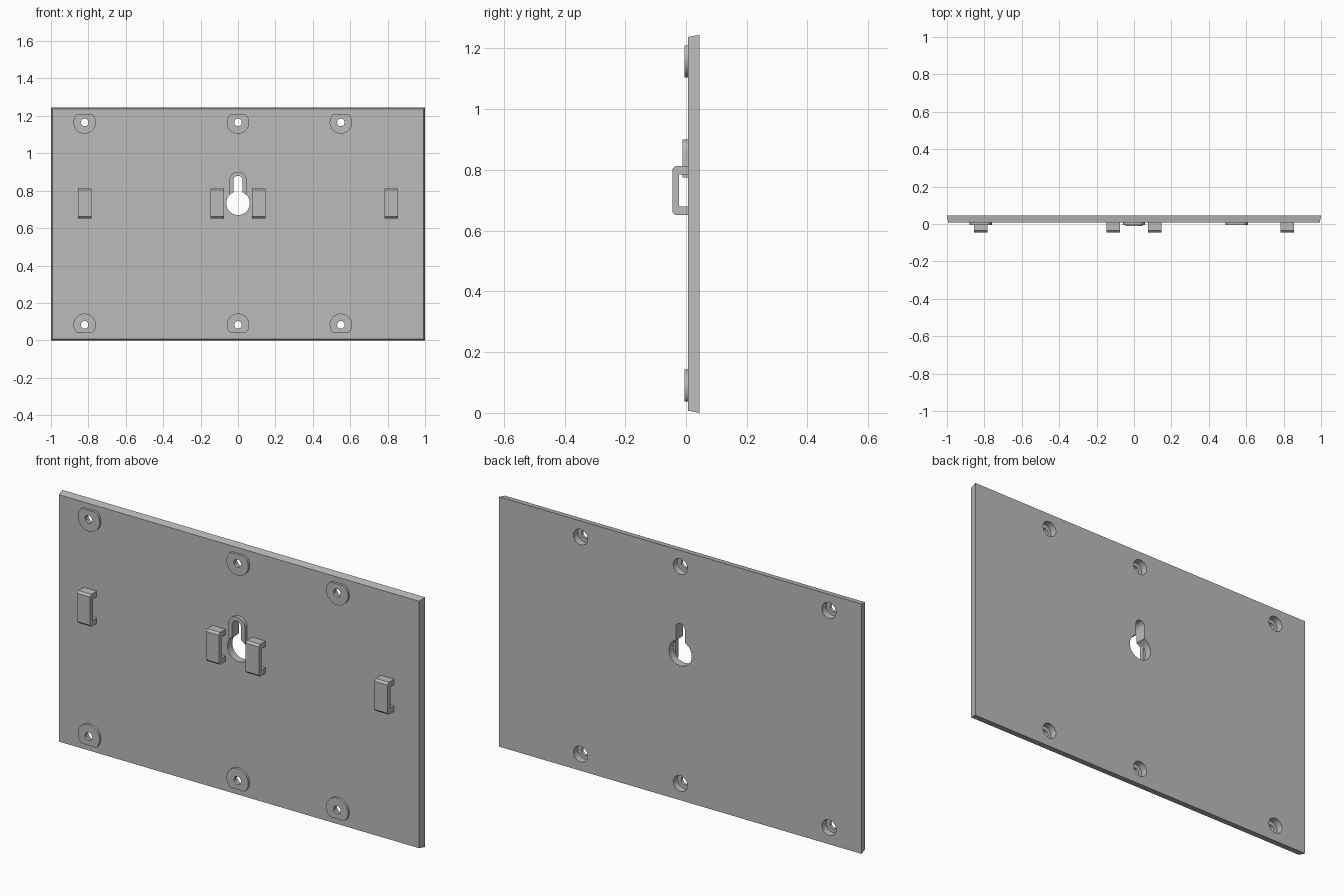
import bpy, bmesh
from math import sin, cos, pi
from mathutils import Vector

if "Cube" in bpy.data.objects:
    bpy.data.objects.remove(bpy.data.objects["Cube"])

# Single grey plastic
grey = bpy.data.materials.new("grey_plastic")
grey.use_nodes = True
color = (0.5, 0.5, 0.5, 1)
grey.diffuse_color = color
grey.node_tree.nodes["Principled BSDF"].inputs["Base Color"].default_value = color

FRONT, BACK, HEIGHT = 0.007, 0.045, 1.245


def prism(name, points, offset, inset=0):
    """Solid from a loop of 3D points, extruded along offset."""
    bm = bmesh.new()
    face = bm.faces.new([bm.verts.new(p) for p in points])
    new = bmesh.ops.extrude_face_region(bm, geom=[face])["geom"]
    bmesh.ops.translate(bm, vec=Vector(offset),
                        verts=[v for v in new if isinstance(v, bmesh.types.BMVert)])
    bmesh.ops.recalc_face_normals(bm, faces=bm.faces)
    mesh = bpy.data.meshes.new(name)
    bm.to_mesh(mesh)
    bm.free()
    mesh.materials.append(grey)
    obj = bpy.data.objects.new(name, mesh)
    bpy.context.collection.objects.link(obj)
    return obj


def disc(name, x, z, r, y0, y1, low=-9, high=9):
    """Cylinder facing the front, optionally cut flat at a height."""
    pts = [(x + r * cos(2 * pi * i / 40), y0,
            min(high, max(low, z + r * sin(2 * pi * i / 40)))) for i in range(40)]
    return prism(name, pts, (0, y1 - y0, 0))


def arch(name, z0, z1, r, y0, y1):
    """Upright bar with a flat foot and a round top."""
    pts = [(-r, y0, z0), (r, y0, z0)]
    pts += [(r * cos(pi * i / 20), y0, z1 + r * sin(pi * i / 20)) for i in range(21)]
    return prism(name, pts, (0, y1 - y0, 0))


def combine(target, tool, operation):
    mod = target.modifiers.new("join", "BOOLEAN")
    mod.operation, mod.solver, mod.object = operation, "EXACT", tool
    bpy.context.view_layer.objects.active = target
    bpy.ops.object.modifier_apply(modifier=mod.name)
    bpy.data.objects.remove(tool)


# Backing plate, with edges tapering towards the front
plate = prism("wall_plate", [(-1, BACK, 0), (1, BACK, 0), (1, BACK, HEIGHT), (-1, BACK, HEIGHT)],
              (0, FRONT - BACK, 0))
for v in plate.data.vertices:
    if v.co.y < 0.02:
        v.co.x *= 0.993
        v.co.z += 0.007 if v.co.z < 0.5 else -0.007

# Raised screw bosses and keyhole rim
spots = [(x, z) for x in (-0.82, 0, 0.55) for z in (0.083, 1.165)]
for x, z in spots:
    combine(plate, disc("screw_boss", x, z, 0.06, -0.005, 0.02, 0.038, 1.21), "UNION")
combine(plate, arch("keyhole_rim", 0.735, 0.855, 0.046, -0.011, 0.02), "UNION")

# Screw holes, counterbored from the back
for x, z in spots:
    combine(plate, disc("screw_hole", x, z, 0.02, -0.1, 0.1), "DIFFERENCE")
    combine(plate, disc("counterbore", x, z, 0.039, 0.01, 0.1), "DIFFERENCE")

# Keyhole opening
combine(plate, disc("keyhole_round", 0, 0.733, 0.063, -0.1, 0.1), "DIFFERENCE")
combine(plate, arch("keyhole_slot", 0.733, 0.855, 0.025, -0.1, 0.1), "DIFFERENCE")

# Cable clips: bridges open at both sides
top, bottom, nose, bevel = 0.813, 0.652, -0.045, 0.01
outline = [(FRONT, bottom), (nose + bevel, bottom), (nose, bottom + bevel),
           (nose, top - bevel), (nose + bevel, top), (FRONT, top),
           (FRONT, 0.785), (-0.023, 0.785), (-0.023, 0.68), (FRONT, 0.68)]
parts = [plate]
for name, x in (("outer_right", -0.82), ("inner_right", -0.11),
                ("inner_left", 0.11), ("outer_left", 0.82)):
    parts.append(prism("clip_" + name, [(x - 0.036, y, z) for y, z in outline], (0.072, 0, 0)))

# Smooth the round walls, keep the edges sharp
bpy.ops.object.select_all(action="DESELECT")
for obj in parts:
    obj.select_set(True)
bpy.context.view_layer.objects.active = plate
bpy.ops.object.shade_smooth_by_angle()
